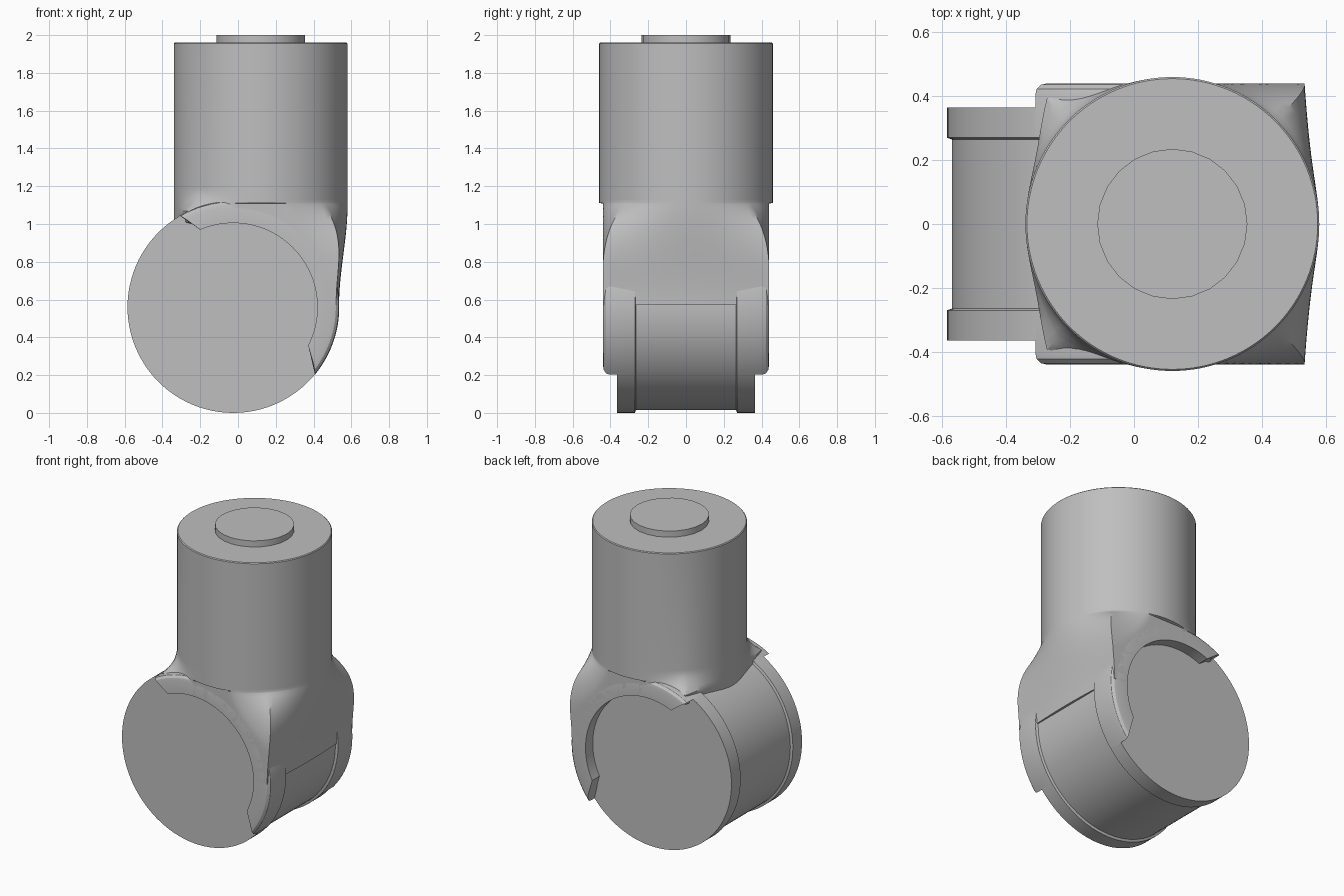
import bpy, bmesh
from math import sin, cos, pi, radians
from mathutils import Matrix

cube = bpy.data.objects.get("Cube")
if cube:
    bpy.data.objects.remove(cube, do_unlink=True)

DX, DZ = -0.025, 0.56     # drum axis
R = 0.56                  # drum radius
NX, NR = 0.12, 0.46       # neck axis and radius
CHEEK_Y = 0.44            # half width of the housing

grey = bpy.data.materials.new("housing_grey")
grey.use_nodes = True
colour = (0.52, 0.52, 0.52, 1)
grey.diffuse_color = colour
grey.node_tree.nodes["Principled BSDF"].inputs["Base Color"].default_value = colour


def loft(name, rings):
    """Closed solid through a list of equal-length rings of points."""
    bm = bmesh.new()
    loops = [[bm.verts.new(p) for p in ring] for ring in rings]
    n = len(loops[0])
    for a, b in zip(loops, loops[1:]):
        for i in range(n):
            j = (i + 1) % n
            bm.faces.new((a[i], a[j], b[j], b[i]))
    bm.faces.new(loops[0][::-1])
    bm.faces.new(loops[-1])
    bmesh.ops.recalc_face_normals(bm, faces=bm.faces)
    mesh = bpy.data.meshes.new(name)
    bm.to_mesh(mesh)
    bm.free()
    mesh.materials.append(grey)
    obj = bpy.data.objects.new(name, mesh)
    bpy.context.collection.objects.link(obj)
    return obj


def select(obj):
    bpy.ops.object.select_all(action="DESELECT")
    obj.select_set(True)
    bpy.context.view_layer.objects.active = obj


def smooth(obj):
    select(obj)
    bpy.ops.object.shade_smooth_by_angle(angle=radians(30))


def drum_ring(r, y, n=96):
    return [(DX + r * cos(2 * pi * i / n), y, DZ + r * sin(2 * pi * i / n))
            for i in range(n)]


def clamp(v):
    return max(0.0, min(1.0, v))


# Drum with a shallow band round its middle
smooth(loft("drum", [drum_ring(r, y) for r, y in (
    (R, -0.365), (R, -0.27), (0.545, -0.265),
    (0.545, 0.265), (R, 0.27), (R, 0.365))]))

# Raised partial rims on both ends of the drum
RIM = ((0.445, 0.3), (0.445, CHEEK_Y), (0.525, CHEEK_Y), (0.543, 0.436),
       (0.557, 0.423), (0.561, 0.405), (0.561, 0.27))
for side, name in ((-1, "front_rim"), (1, "back_rim")):
    rings = []
    for k in range(65):
        ring = []
        for r, y in RIM:
            f = (r - 0.445) / 0.116
            start, end = -27 - 12.5 * f, 113 + 7.4 * f
            a = radians(start + (end - start) * k / 64)
            ring.append((DX + r * cos(a), side * y, DZ + r * sin(a)))
        rings.append(ring)
    smooth(loft(name, rings))


def neck_ring(z, r=NR, n=128):
    """Round section that squares off towards the drum."""
    u = clamp((1.11 - z) / 0.45)
    square = 0.87 * (1 - (1 - u) ** 3)
    flare = 0.5 * clamp((1.19 - z) / 0.12) ** 2 if z > 1.0 else 0
    s = clamp((z - 0.57) / 0.53)
    reach = (0.415 + 0.045 * s * s * (3 - 2 * s)) / NR
    limit = CHEEK_Y if z < 1.11 else NR
    ring = []
    for i in range(n):
        c, d = cos(2 * pi * i / n), sin(2 * pi * i / n)
        t = square if c > 0 else flare * (2 * c * d) ** 2
        grow = r * (1 + t * (1 / max(abs(c), abs(d)) - 1))
        x = grow * c * (reach if c > 0 else 1)
        y = max(-limit, min(limit, grow * d))
        ring.append((NX + x, y, z))
    return ring


# Neck blending into the drum housing
heights = [0.57 + 0.02 * k for k in range(27)] + [1.108, 1.112, 1.13, 1.15, 1.17, 1.19, 1.955]
neck = loft("neck", [neck_ring(z) for z in heights] + [neck_ring(1.96, NR - 0.005)])

# Open the end recesses inside the rims
for side in (-1, 1):
    cutter = loft("recess_cutter", [drum_ring(0.446, side * y) for y in (0.36, 0.6)])
    cutter.hide_render = True
    mod = neck.modifiers.new("recess", "BOOLEAN")
    mod.operation = "DIFFERENCE"
    mod.solver = "EXACT"
    mod.object = cutter
    select(neck)
    bpy.ops.object.modifier_apply(modifier=mod.name)
    bpy.data.objects.remove(cutter, do_unlink=True)
smooth(neck)

# Low round boss on top
bm = bmesh.new()
bmesh.ops.create_cone(bm, cap_ends=True, segments=24, radius1=0.235, radius2=0.235,
                      depth=0.06, matrix=Matrix.Translation((NX, 0, 1.97)))
mesh = bpy.data.meshes.new("top_boss")
bm.to_mesh(mesh)
bm.free()
mesh.materials.append(grey)
boss = bpy.data.objects.new("top_boss", mesh)
bpy.context.collection.objects.link(boss)
smooth(boss)
